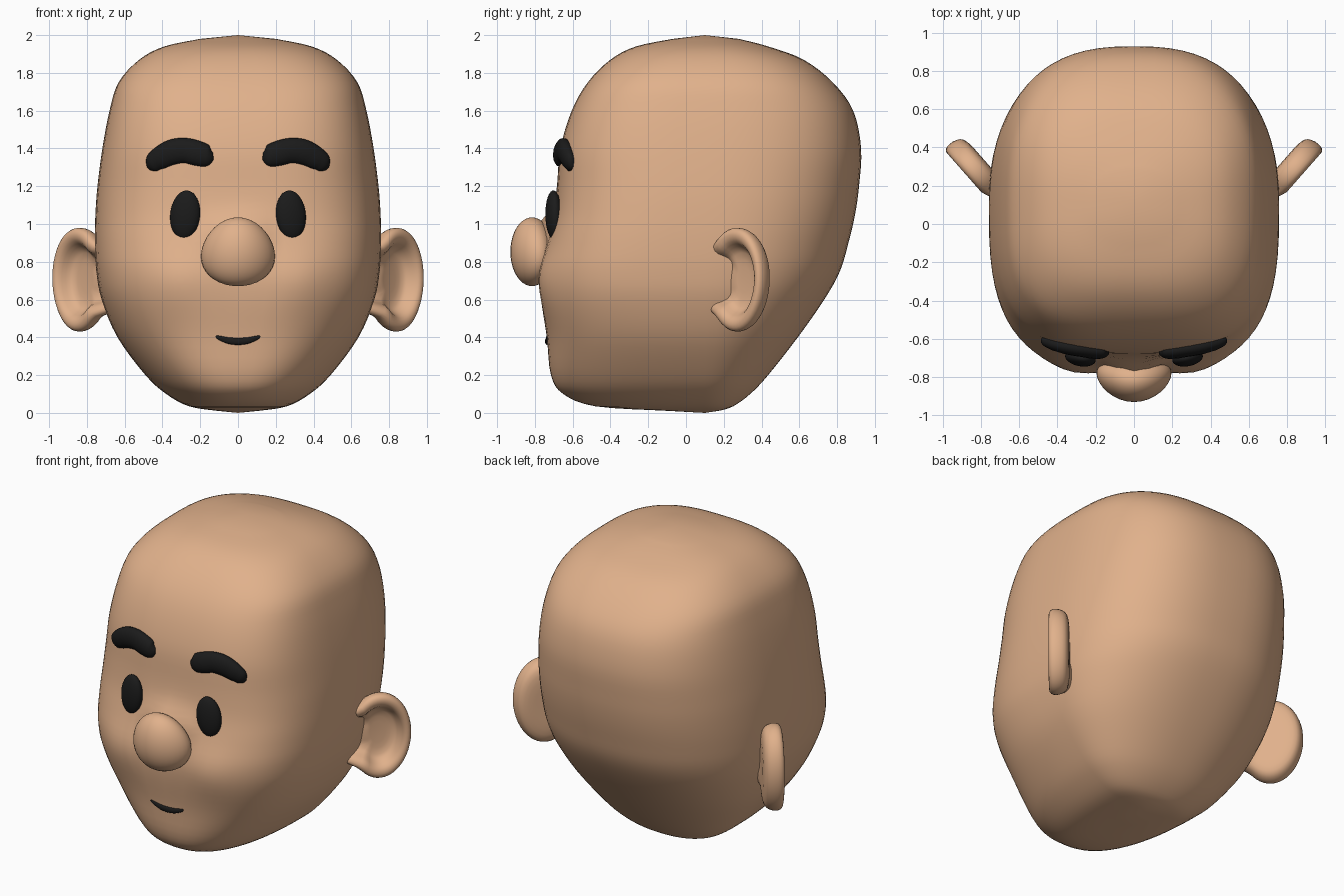
import bpy, bmesh, math
from mathutils import Vector, Matrix
from mathutils.bvhtree import BVHTree

if "Cube" in bpy.data.objects:
    bpy.data.objects.remove(bpy.data.objects["Cube"])


def material(name, rgb):
    m = bpy.data.materials.new(name)
    m.diffuse_color = (*rgb, 1)
    m.use_nodes = True
    m.node_tree.nodes["Principled BSDF"].inputs["Base Color"].default_value = m.diffuse_color
    return m


SKIN = material("skin", (0.75, 0.44, 0.26))
DARK = material("near_black", (0.011, 0.011, 0.011))


def finish(name, bm, mat):
    bmesh.ops.recalc_face_normals(bm, faces=bm.faces)
    me = bpy.data.meshes.new(name)
    bm.to_mesh(me)
    bm.free()
    me.materials.append(mat)
    me.shade_smooth()
    ob = bpy.data.objects.new(name, me)
    bpy.context.collection.objects.link(ob)
    return ob


def spline(keys, steps):
    """Catmull-Rom through rows of numbers."""
    out = []
    for i in range(len(keys) - 1):
        p0, p1 = keys[max(i - 1, 0)], keys[i]
        p2, p3 = keys[i + 1], keys[min(i + 2, len(keys) - 1)]
        for s in range(steps):
            t = s / steps
            out.append([0.5 * (2 * b + (c - a) * t + (2 * a - 5 * b + 4 * c - d) * t * t
                               + (3 * b - a - 3 * c + d) * t ** 3)
                        for a, b, c, d in zip(p0, p1, p2, p3)])
    out.append(list(keys[-1]))
    return out


def loft(rings, start, end):
    """Skin closed rings and close both ends with a point."""
    bm = bmesh.new()
    rows = [[bm.verts.new(p) for p in r] for r in rings]
    n = len(rows[0])
    for a, b in zip(rows, rows[1:]):
        for i in range(n):
            j = (i + 1) % n
            bm.faces.new((a[i], a[j], b[j], b[i]))
    for row, tip in ((rows[0], start), (rows[-1], end)):
        v = bm.verts.new(tip)
        for i in range(n):
            bm.faces.new((row[i], row[(i + 1) % n], v))
    return bm


# Head: height, half width, front y, back y, squareness of front and back
KEYS = [
    (0.012, 0.12, -0.12, 0.18, 2.2, 2.2), (0.035, 0.26, -0.48, 0.25, 2.3, 2.2),
    (0.10, 0.38, -0.65, 0.34, 2.4, 2.2), (0.20, 0.49, -0.715, 0.435, 2.5, 2.2),
    (0.40, 0.638, -0.737, 0.592, 2.75, 2.25), (0.60, 0.722, -0.766, 0.732, 3.0, 2.3),
    (0.75, 0.75, -0.768, 0.815, 3.1, 2.35), (0.90, 0.758, -0.735, 0.86, 3.1, 2.4),
    (1.05, 0.755, -0.70, 0.895, 3.05, 2.45), (1.20, 0.744, -0.683, 0.916, 3.0, 2.5),
    (1.40, 0.718, -0.665, 0.927, 3.05, 2.58), (1.60, 0.68, -0.605, 0.885, 3.1, 2.65),
    (1.75, 0.632, -0.52, 0.777, 3.1, 2.72), (1.87, 0.523, -0.40, 0.622, 2.9, 2.7),
    (1.94, 0.39, -0.265, 0.435, 2.6, 2.55), (1.98, 0.20, -0.07, 0.28, 2.3, 2.3)]
YC, SEG = 0.1, 72


def spow(v, e):
    return math.copysign(abs(v) ** e, v)


rings = []
for z, w, yf, yb, nf, nb in spline(KEYS, 4):
    ring = []
    for i in range(SEG):
        a = 2 * math.pi * i / SEG
        c, s = math.cos(a), math.sin(a)
        e = 2 / (nf if s < 0 else nb)
        x = w * spow(c, e)
        y = YC + (yb - YC if s > 0 else YC - yf) * spow(s, e)
        if y < -0.4:
            # Nose bridge and cheek swelling
            y -= 0.085 * math.exp(-(x / 0.08) ** 2 - ((z - 0.96) / 0.10) ** 2)
            y -= 0.024 * math.exp(-((abs(x) - 0.32) / 0.15) ** 2 - ((z - 0.70) / 0.16) ** 2)
        ring.append((x, y, z))
    rings.append(ring)
head = loft(rings, (0, YC, 0), (0, YC, 2.0))
head.normal_update()
tree = BVHTree.FromBMesh(head)
finish("head", head, SKIN)


def face_y(x, z):
    return tree.ray_cast(Vector((x, -3, z)), Vector((0, 1, 0)))[0].y


def ellipsoid(name, mat, centre, size, rot=None, taper=0, bend=0):
    bm = bmesh.new()
    bmesh.ops.create_uvsphere(bm, u_segments=32, v_segments=20, radius=1)
    for v in bm.verts:
        v.co.x *= 1 - taper * v.co.z
        v.co.y += bend * v.co.x ** 2
        v.co = Vector(a * b for a, b in zip(v.co, size))
    bm.transform(Matrix.Translation(centre) @ (rot or Matrix()))
    return finish(name, bm, mat)


def face_strip(name, keys, depth):
    """Rounded strip laid on the face; keys are x, z, radius."""
    path = spline(keys, 6)
    pts = [Vector((x, face_y(x, z), z)) for x, z, r in path]
    strip = []
    for i, p in enumerate(pts):
        t = (pts[min(i + 1, len(pts) - 1)] - pts[max(i - 1, 0)]).normalized()
        up = t.cross(Vector((0, 1, 0))).normalized()
        out = up.cross(t).normalized()
        r = path[i][2]
        strip.append([p + up * r * math.cos(k * math.pi / 8)
                      + out * r * depth * math.sin(k * math.pi / 8) for k in range(16)])
    return finish(name, loft(strip, pts[0], pts[-1]), DARK)


# Nose
ellipsoid("nose", SKIN, (0, -0.815, 0.853), (0.194, 0.115, 0.182), taper=0.13, bend=0.3)

for side, label in ((-1, "left"), (1, "right")):
    # Eye
    ex, ez = side * 0.28, 1.048
    tilt = Matrix.Rotation(side * 0.18, 4, 'Z') @ Matrix.Rotation(side * -0.10, 4, 'Y')
    ellipsoid(label + "_eye", DARK, (ex, face_y(ex, ez) - 0.014, ez),
              (0.08, 0.042, 0.13), tilt)

    # Eyebrow
    brow = [(0.472, 1.295, 0.015), (0.454, 1.312, 0.046), (0.42, 1.342, 0.06),
            (0.35, 1.378, 0.068), (0.28, 1.388, 0.067), (0.21, 1.372, 0.066),
            (0.16, 1.358, 0.055), (0.131, 1.357, 0.018)]
    face_strip(label + "_eyebrow", [(side * x, z, r) for x, z, r in brow], 0.62)

    # Ear: cupped C-shaped dish, open toward the head, turned outward and back
    u = Vector((0.66 * side, 0.75, 0))
    nrm = Vector((0.75 * side, -0.66, 0))
    inward = Vector((-side, -0.2, 0))
    centre = Vector((0.823 * side, 0.286, 0.705))
    profile = [(0.25, -0.062), (0.6, -0.062), (0.85, -0.05), (0.96, -0.022), (1.0, 0.018),
               (0.97, 0.048), (0.87, 0.06), (0.74, 0.048), (0.64, 0.01), (0.52, -0.02),
               (0.25, -0.03)]
    dish = []
    for r, h in spline(profile, 2):
        ring = []
        for i in range(48):
            a = 2 * math.pi * i / 48
            c, s = math.cos(a), math.sin(a)
            # inner edge drops into the head
            t = min(max((-c - 0.66) / 0.22, 0), 1)
            drop = 0.13 * t * t * (3 - 2 * t) * min(1, max(0, (r - 0.4) / 0.3))
            ring.append(centre + u * (0.192 * r * c * (1 + 0.04 * s))
                        + Vector((0, 0, 0.275 * r * s)) + nrm * h + inward * drop)
        dish.append(ring)
    finish(label + "_ear", loft(dish, centre - nrm * 0.062, centre - nrm * 0.03), SKIN)

# Mouth: thin tapered smile
face_strip("mouth", [(-0.118, 0.408, 0.004), (-0.10, 0.398, 0.011), (-0.05, 0.383, 0.017),
                     (0, 0.379, 0.019), (0.05, 0.383, 0.017), (0.10, 0.398, 0.011),
                     (0.118, 0.408, 0.004)], 0.6)
